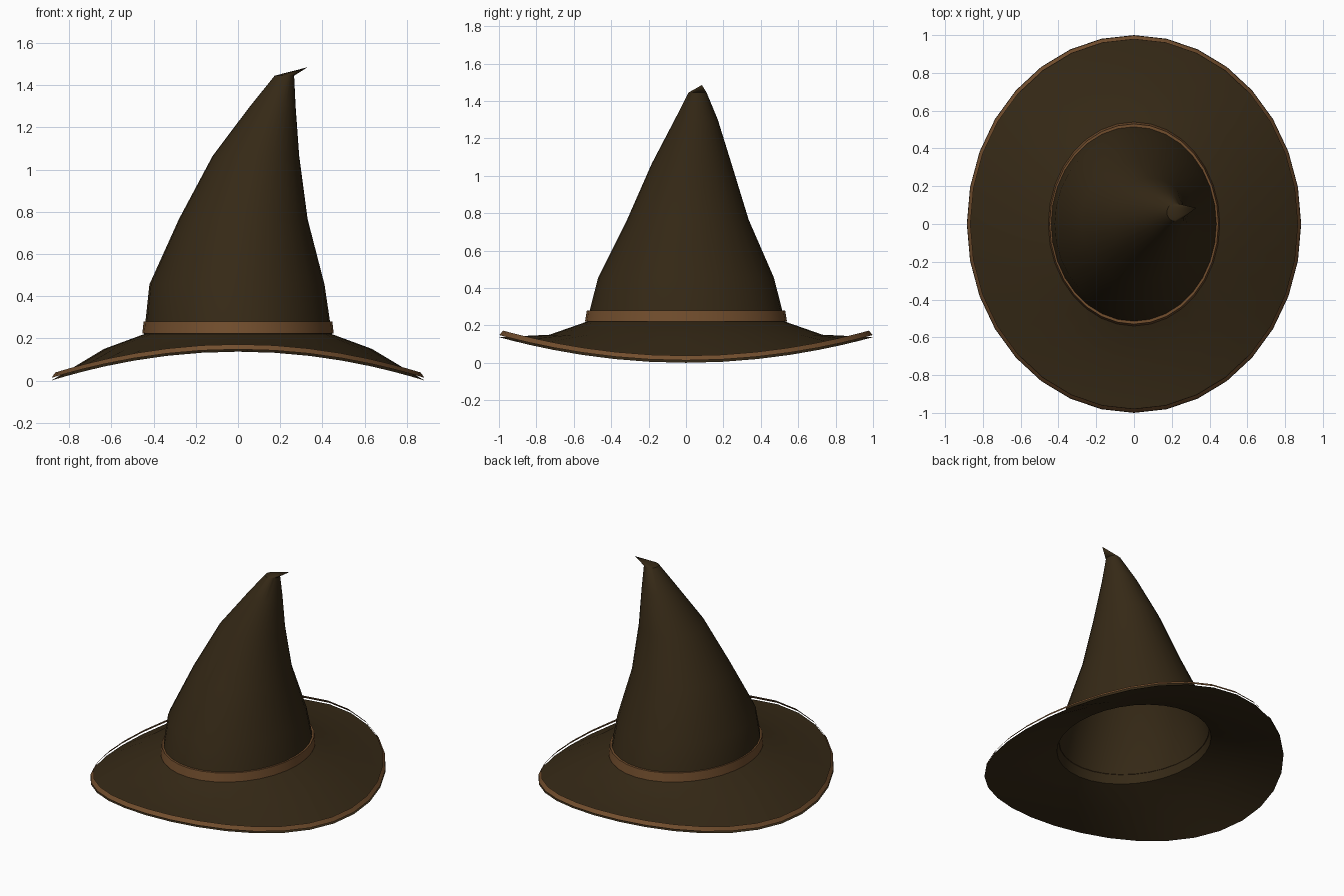
import bpy, bmesh, math

if "Cube" in bpy.data.objects:
    bpy.data.objects.remove(bpy.data.objects["Cube"])

SEGS = 32


def material(name, rgb):
    m = bpy.data.materials.new(name)
    m.diffuse_color = (*rgb, 1)
    m.use_nodes = True
    m.node_tree.nodes["Principled BSDF"].inputs["Base Color"].default_value = m.diffuse_color
    return m


DARK = material("dark brown felt", (0.036, 0.022, 0.008))
TAN = material("tan leather", (0.17, 0.077, 0.027))


def loft(name, rings, mat, closed=False, apex=None):
    """Skin elliptical rings (cx, cy, rx, ry, z at the sides, z at front and back)."""
    bm = bmesh.new()
    loops = []
    for cx, cy, rx, ry, z_side, z_front in rings:
        loop = []
        for i in range(SEGS):
            a = 2 * math.pi * i / SEGS
            c, s = math.cos(a), math.sin(a)
            loop.append(bm.verts.new((cx + rx * c, cy + ry * s,
                                      z_side + (z_front - z_side) * s * s)))
        loops.append(loop)
    pairs = list(zip(loops, loops[1:]))
    if closed:
        pairs.append((loops[-1], loops[0]))
    for low, high in pairs:
        for i in range(SEGS):
            j = (i + 1) % SEGS
            bm.faces.new((low[i], low[j], high[j], high[i]))
    if apex:
        tip = bm.verts.new(apex)
        for i in range(SEGS):
            bm.faces.new((loops[-1][i], loops[-1][(i + 1) % SEGS], tip))
    me = bpy.data.meshes.new(name)
    bm.to_mesh(me)
    bm.free()
    me.materials.append(mat)
    ob = bpy.data.objects.new(name, me)
    bpy.context.collection.objects.link(ob)
    bpy.ops.object.select_all(action='DESELECT')
    ob.select_set(True)
    bpy.context.view_layer.objects.active = ob
    bpy.ops.object.shade_smooth_by_angle(angle=math.radians(35))
    return ob


# Leaning crown, open underneath, with a bent tip
loft("crown", [
    (0.0, 0.0, 0.445, 0.53, 0.22, 0.22),
    (-0.005, 0.0, 0.415, 0.47, 0.455, 0.455),
    (0.025, 0.01, 0.305, 0.325, 0.765, 0.765),
    (0.085, 0.03, 0.205, 0.213, 1.065, 1.065),
    (0.165, 0.055, 0.108, 0.115, 1.30, 1.30),
    (0.22, 0.062, 0.046, 0.048, 1.445, 1.445),
], DARK, apex=(0.33, 0.085, 1.485))

# Brim, drooping at the sides
loft("brim", [
    (0, 0, 0.885, 1.0, 0.0, 0.137),
    (0, 0, 0.635, 0.73, 0.15, 0.15),
    (0, 0, 0.445, 0.53, 0.22, 0.22),
], DARK)

# Sloped trim around the brim edge
loft("brim_trim", [
    (0, 0, 0.884, 0.998, 0.013, 0.148),
    (0, 0, 0.866, 0.978, 0.038, 0.172),
], TAN)

# Hat band
loft("hat_band", [
    (0, 0, 0.445, 0.53, 0.222, 0.222),
    (0, 0, 0.454, 0.54, 0.222, 0.222),
    (0, 0, 0.447, 0.53, 0.28, 0.28),
    (0, 0, 0.435, 0.51, 0.28, 0.28),
], TAN)
